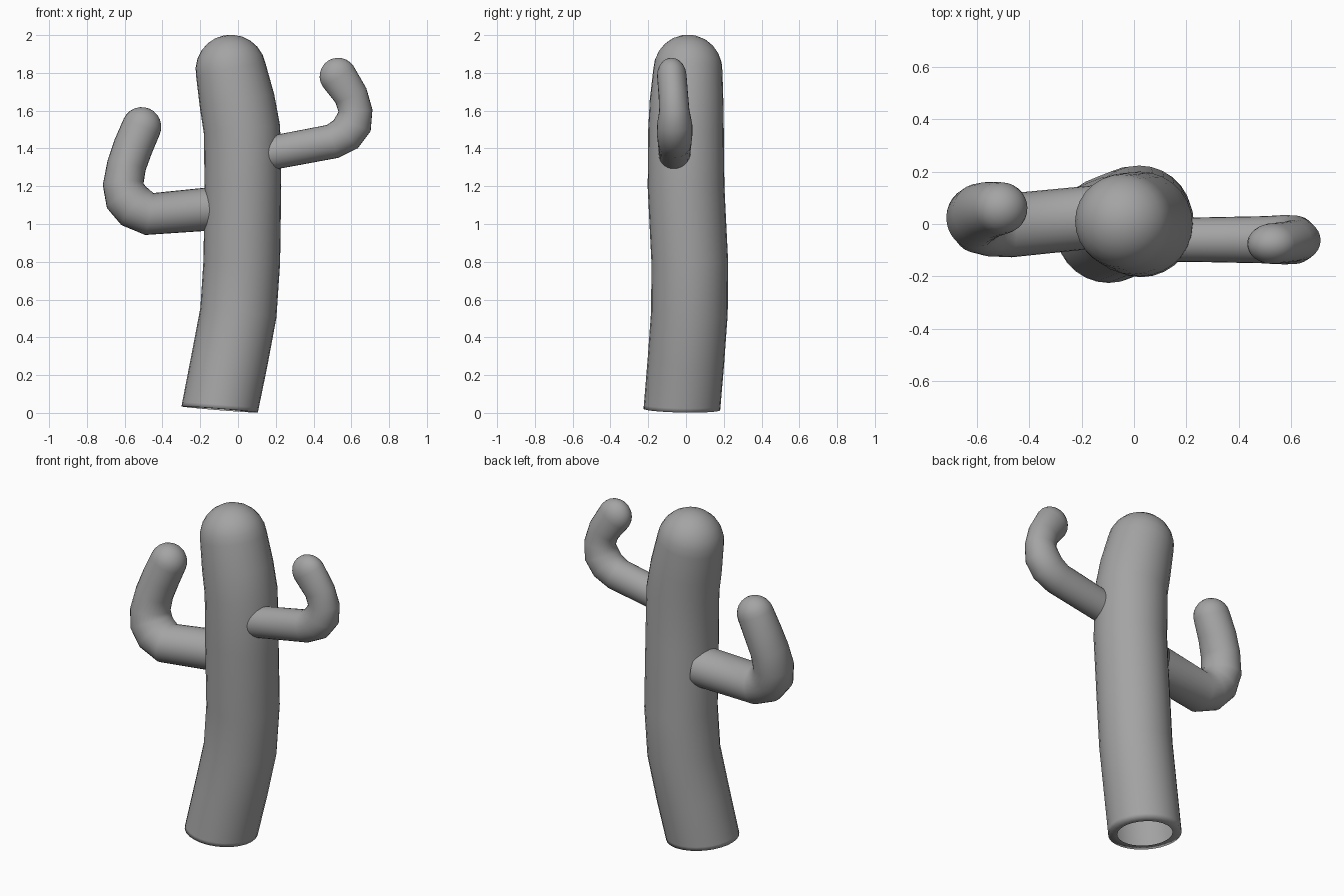
import bpy, bmesh
from math import sin, cos, pi, radians
from mathutils import Vector

cube = bpy.data.objects.get("Cube")
if cube:
    bpy.data.objects.remove(cube, do_unlink=True)

SIDES = 28
CAP_STEPS = 6

grey = bpy.data.materials.new("stem grey")
grey.use_nodes = True
grey.diffuse_color = (0.37, 0.37, 0.37, 1)
grey.node_tree.nodes["Principled BSDF"].inputs["Base Color"].default_value = grey.diffuse_color


def add_ring(bm, centre, tangent, width, depth):
    """An oval of vertices square to the tangent; depth runs along y."""
    side = Vector((0, 1, 0)).cross(tangent).normalized()
    other = tangent.cross(side)
    angles = [2 * pi * i / SIDES for i in range(SIDES)]
    return [bm.verts.new(centre + width * cos(a) * side + depth * sin(a) * other) for a in angles]


def bridge(bm, a, b):
    for i in range(SIDES):
        j = (i + 1) % SIDES
        bm.faces.new((a[i], b[i], b[j], a[j]))


def build_stem(name, path, sharp_angle, start_tangent=None, rim=0):
    """Sweep (x, y, z, width, depth) rings and close the far end with a round tip."""
    bm = bmesh.new()
    points = [Vector(p[:3]) for p in path]
    steps = [(b - a).normalized() for a, b in zip(points, points[1:])]
    tangents = [(a + b).normalized() for a, b in zip(steps[:1] + steps, steps + steps[-1:])]
    if start_tangent:
        tangents[0] = tangents[1] = Vector(start_tangent).normalized()
    rings = [add_ring(bm, p, t, *row[3:]) for p, t, row in zip(points, tangents, path)]

    # Rounded tip
    end, axis = points[-1], tangents[-1]
    width, depth = path[-1][3:]
    for k in range(1, CAP_STEPS):
        a = pi / 2 * k / CAP_STEPS
        rings.append(add_ring(bm, end + axis * width * sin(a), axis, width * cos(a), depth * cos(a)))

    # Open root with a flat rim turned inwards
    if rim:
        rings.insert(0, add_ring(bm, points[0], tangents[0], path[0][3] - rim, path[0][4] - rim))
    for a, b in zip(rings, rings[1:]):
        bridge(bm, a, b)
    tip = bm.verts.new(end + axis * width)
    for i in range(SIDES):
        bm.faces.new((rings[-1][i], tip, rings[-1][(i + 1) % SIDES]))

    # Point the faces outwards, judged by the tip
    bm.normal_update()
    if tip.normal.dot(axis) < 0:
        bmesh.ops.reverse_faces(bm, faces=bm.faces)
    mesh = bpy.data.meshes.new(name)
    bm.to_mesh(mesh)
    bm.free()
    mesh.materials.append(grey)
    obj = bpy.data.objects.new(name, mesh)
    bpy.context.collection.objects.link(obj)
    bpy.ops.object.select_all(action="DESELECT")
    obj.select_set(True)
    bpy.context.view_layer.objects.active = obj
    bpy.ops.object.shade_smooth_by_angle(angle=radians(sharp_angle))


# Trunk, open at the base with a softly shaded rim
build_stem("trunk", [
    (-0.097, -0.022, 0.018, 0.203, 0.203), (-0.093, -0.02, 0.04, 0.203, 0.203),
    (-0.045, 0.00, 0.28, 0.203, 0.203), (0.002, 0.018, 0.53, 0.203, 0.203),
    (0.02, 0.02, 0.80, 0.203, 0.203), (0.026, 0.00, 1.20, 0.203, 0.203),
    (0.021, 0.00, 1.50, 0.203, 0.20), (-0.005, 0.003, 1.65, 0.20, 0.195),
    (-0.038, 0.01, 1.815, 0.187, 0.183),
], sharp_angle=110, start_tangent=(0.08, 0.02, 1), rim=0.05)

# Larger arm, on the right
build_stem("right_arm", [
    (-0.12, 0.03, 1.082, 0.115, 0.12), (-0.47, -0.005, 1.053, 0.113, 0.122),
    (-0.545, -0.002, 1.09, 0.12, 0.122), (-0.59, 0.01, 1.14, 0.118, 0.122),
    (-0.608, 0.025, 1.21, 0.108, 0.12), (-0.59, 0.04, 1.31, 0.104, 0.115),
    (-0.555, 0.053, 1.41, 0.105, 0.108), (-0.51, 0.06, 1.515, 0.104, 0.10),
], sharp_angle=50)

# Smaller arm, on the left
build_stem("left_arm", [
    (0.15, -0.06, 1.372, 0.09, 0.085), (0.25, -0.06, 1.39, 0.09, 0.085),
    (0.50, -0.06, 1.437, 0.092, 0.09), (0.57, -0.06, 1.475, 0.098, 0.094),
    (0.61, -0.06, 1.53, 0.10, 0.093), (0.622, -0.062, 1.60, 0.09, 0.08),
    (0.598, -0.067, 1.68, 0.09, 0.078), (0.53, -0.075, 1.782, 0.098, 0.078),
], sharp_angle=50)
